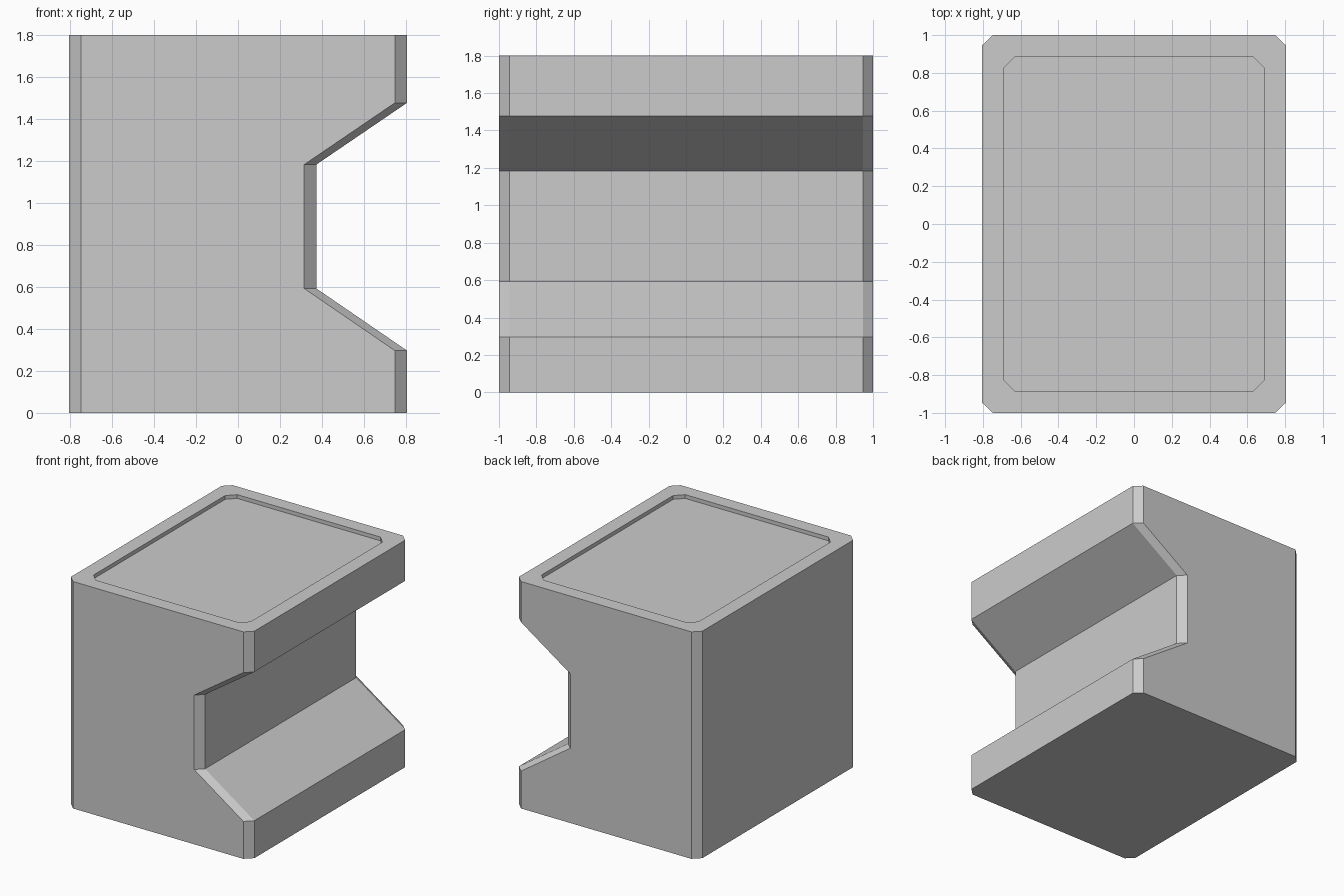
import bpy
import bmesh

if "Cube" in bpy.data.objects:
    bpy.data.objects.remove(bpy.data.objects["Cube"])


def ring(bm, left, right, half_y, cx, cy, z):
    """Chamfered rectangle at height z."""
    pts = [(left + cx, -half_y), (right - cx, -half_y),
           (right, -half_y + cy), (right, half_y - cy),
           (right - cx, half_y), (left + cx, half_y),
           (left, half_y - cy), (left, -half_y + cy)]
    return [bm.verts.new((x, y, z)) for x, y in pts]


bm = bmesh.new()

# Body: right side steps inward to form the notch
levels = [(0.805, 0), (0.805, 0.297), (0.373, 0.593),
          (0.373, 1.183), (0.805, 1.477), (0.805, 1.8)]
rings = [ring(bm, -0.805, x, 1.0, 0.058, 0.055, z) for x, z in levels]

# Top rim and shallow recess
rings += [ring(bm, -0.69, 0.69, 0.887, 0.062, 0.062, z) for z in (1.8, 1.77)]

# Skin the rings and cap both ends
for a, b in zip(rings, rings[1:]):
    for i in range(8):
        j = (i + 1) % 8
        bm.faces.new((a[i], a[j], b[j], b[i]))
bm.faces.new(rings[0][::-1])
bm.faces.new(rings[-1])
bmesh.ops.recalc_face_normals(bm, faces=bm.faces)

mesh = bpy.data.meshes.new("notched_block")
bm.to_mesh(mesh)
bm.free()
block = bpy.data.objects.new("notched_block", mesh)
bpy.context.collection.objects.link(block)
